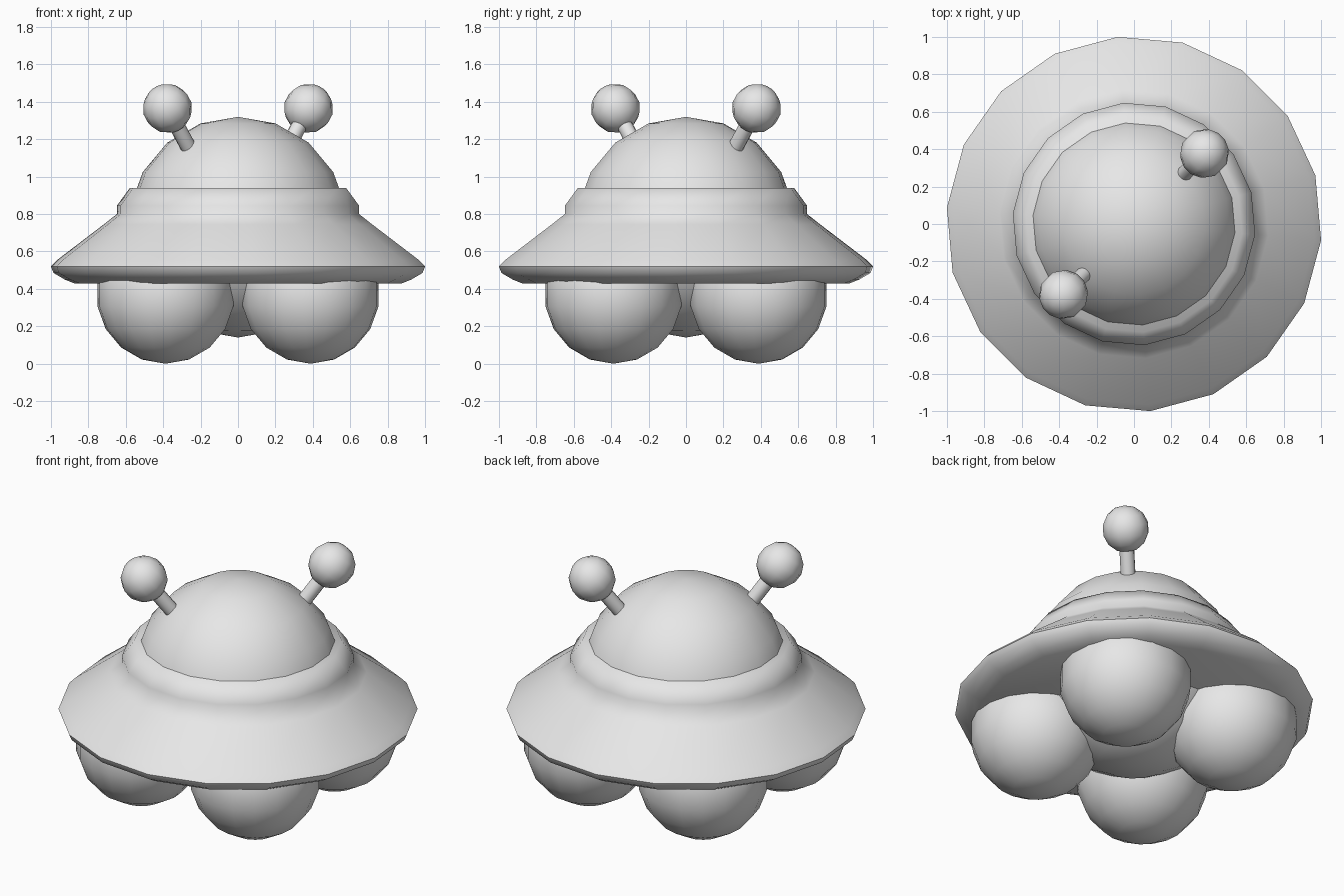
import bpy, bmesh, math
from mathutils import Matrix, Vector

cube = bpy.data.objects.get("Cube")
if cube:
    bpy.data.objects.remove(cube, do_unlink=True)

grey = bpy.data.materials.new("light_grey")
grey.use_nodes = True
grey.diffuse_color = (0.8, 0.8, 0.8, 1)
grey.node_tree.nodes["Principled BSDF"].inputs["Base Color"].default_value = grey.diffuse_color

PHASE = math.radians(15)


def lathe(name, profile, sides, matrix):
    """Turn a bottom-to-top (radius, height) profile about z into a smooth object."""
    bm = bmesh.new()
    rings = []
    for r, z in profile:
        count = sides if r > 0 else 1
        rings.append([bm.verts.new((r * math.cos(PHASE + math.tau * i / sides),
                                    r * math.sin(PHASE + math.tau * i / sides), z))
                      for i in range(count)])
    for low, high in zip(rings, rings[1:]):
        for i in range(sides):
            j = i + 1
            corners = [low[i % len(low)], low[j % len(low)],
                       high[j % len(high)], high[i % len(high)]]
            bm.faces.new(list(dict.fromkeys(corners)))
    bmesh.ops.recalc_face_normals(bm, faces=bm.faces)
    mesh = bpy.data.meshes.new(name)
    bm.to_mesh(mesh)
    bm.free()
    mesh.materials.append(grey)
    obj = bpy.data.objects.new(name, mesh)
    bpy.context.collection.objects.link(obj)
    obj.matrix_world = matrix
    bpy.ops.object.select_all(action='DESELECT')
    obj.select_set(True)
    bpy.context.view_layer.objects.active = obj
    bpy.ops.object.shade_smooth_by_angle(angle=math.radians(60))
    return obj


def ball(name, radius, centre, sides, steps, turn=Matrix()):
    angles = [math.pi * k / steps for k in range(1, steps)]
    arc = [(radius * math.sin(a), -radius * math.cos(a)) for a in angles]
    profile = [(0, -radius)] + arc + [(0, radius)]
    return lathe(name, profile, sides, Matrix.Translation(centre) @ turn)


# Saucer hull with a raised collar
hull = [(0, 0.43), (0.88, 0.43), (0.93, 0.45), (0.99, 0.485), (1.004, 0.52),
        (0.97, 0.555), (0.72, 0.745), (0.65, 0.80), (0.65, 0.845),
        (0.58, 0.94), (0, 0.94)]
lathe("saucer_hull", hull, 18, Matrix())

# Dome
ball("dome", 0.59, (0, 0, 0.73), 18, 9)

# Four round feet
for i, side in enumerate(("back_left", "back_right", "front_right", "front_left")):
    turn = Matrix.Rotation(i * math.pi / 2, 4, 'Z')
    ball("foot_" + side, 0.37, turn @ Vector((0.388, 0.388, 0.37)), 18, 9, turn)

# Two antennae on opposite corners, each a stem with a ball on the end
for sign, side in ((1, "back_left"), (-1, "front_right")):
    base = Vector((0.25 * sign, 0.25 * sign, 1.13))
    tip = Vector((0.377 * sign, 0.377 * sign, 1.365))
    axis = tip - base
    tilt = axis.to_track_quat('Z', 'Y').to_matrix().to_4x4()
    stem = [(0, 0), (0.042, 0), (0.042, axis.length), (0, axis.length)]
    lathe("antenna_stem_" + side, stem, 12, Matrix.Translation(base) @ tilt)
    ball("antenna_ball_" + side, 0.132, tip, 12, 7, tilt)
